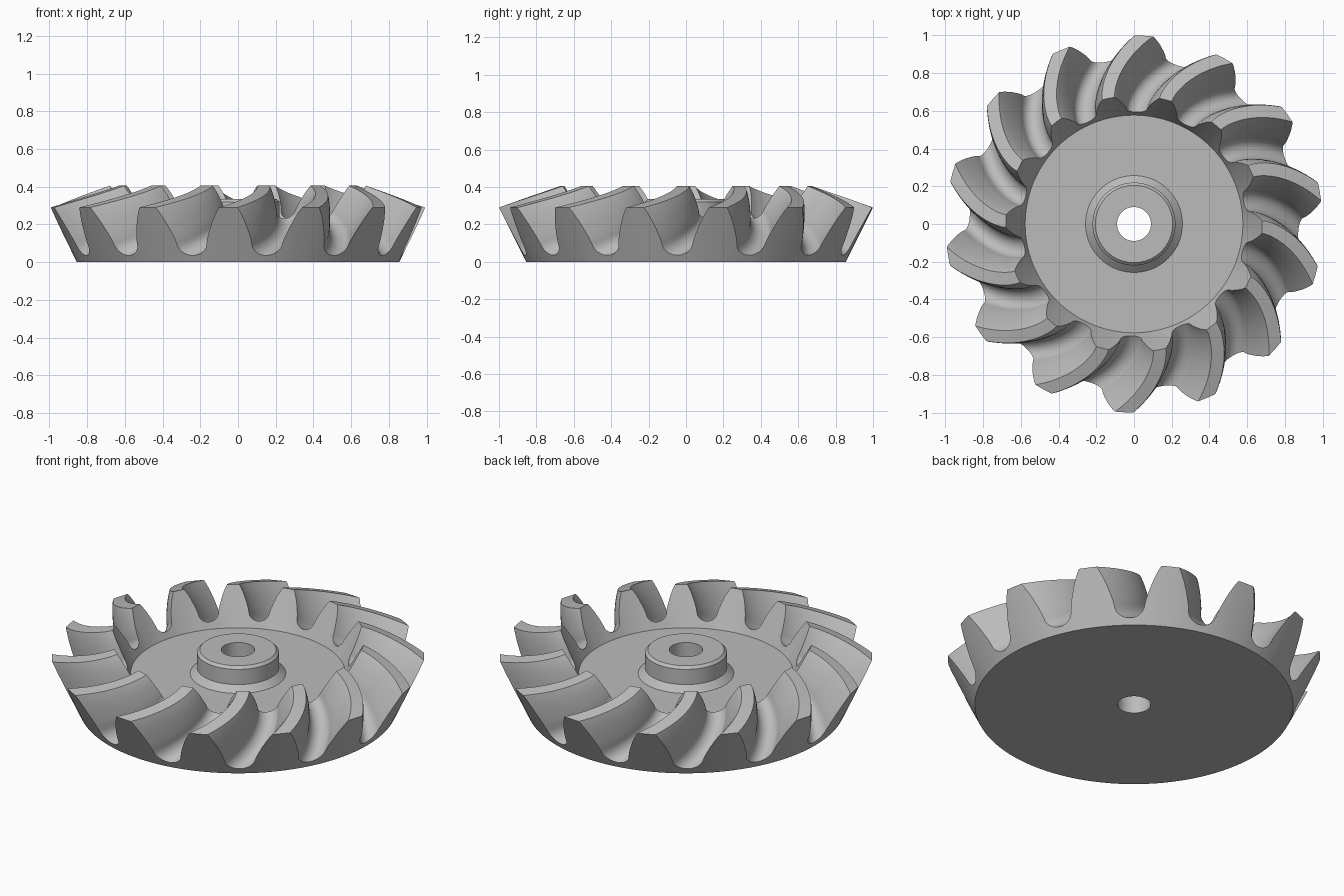
import bpy, bmesh
from math import sin, cos, pi, radians

cube = bpy.data.objects.get("Cube")
if cube:
    bpy.data.objects.remove(cube, do_unlink=True)

TEETH = 14
PITCH = 360 / TEETH
APEX_Z = 0.65            # common point of the tip and root cones
TIP = (1.0, 0.29)        # radius and height at the outer end
ROOT = (0.872, 0.035)
TOE = 0.68               # scale of the inner end towards the apex
TWIST = 14.5             # spiral sweep in degrees
PHASE = 87
BORE = 0.09
FLOOR_Z = 0.195

steel = bpy.data.materials.new("grey_steel")
steel.use_nodes = True
GREY = (0.5, 0.5, 0.5, 1)
steel.diffuse_color = GREY
steel.node_tree.nodes["Principled BSDF"].inputs["Base Color"].default_value = GREY


def make_object(name, rings):
    """Join equal rings of points into a closed tube-like solid."""
    bm = bmesh.new()
    loops = [[bm.verts.new(p) for p in ring] for ring in rings]
    n = len(loops[0])
    for a, b in zip(loops, loops[1:] + loops[:1]):
        for i in range(n):
            j = (i + 1) % n
            bm.faces.new((a[i], a[j], b[j], b[i]))
    bmesh.ops.recalc_face_normals(bm, faces=bm.faces)
    mesh = bpy.data.meshes.new(name)
    bm.to_mesh(mesh)
    bm.free()
    mesh.materials.append(steel)
    obj = bpy.data.objects.new(name, mesh)
    bpy.context.collection.objects.link(obj)
    bpy.ops.object.select_all(action='DESELECT')
    obj.select_set(True)
    bpy.context.view_layer.objects.active = obj
    bpy.ops.object.shade_smooth_by_angle(angle=radians(30))
    return obj


def polar(r, degrees, z):
    a = radians(degrees)
    return (r * cos(a), r * sin(a), z)


# Half tooth section: angle from the tooth centre, and depth fraction
flank = [(2.8, 1), (3.55, 0.92), (4.25, 0.83), (5.0, 0.73), (5.7, 0.62),
         (6.6, 0.47), (7.25, 0.35)]
GAP = 5.2
fillet = [(PITCH / 2 - GAP * cos(k * pi / 12), 0.25 * (1 - sin(k * pi / 12)))
          for k in range(6)]
half = flank + fillet
tooth = [(-PITCH / 2, 0)] + [(-a, h) for a, h in reversed(half)] + [(0, 1)] + half
section = [(PHASE + PITCH * k + a, h) for k in range(TEETH) for a, h in tooth]


def tooth_ring(t):
    """Tooth section at fraction t from the outer to the inner end."""
    s = 1 + (TOE - 1) * t
    sweep = TWIST * (1 - (1 - t) ** 1.45)
    ring = []
    for a, h in section:
        r = ROOT[0] + (TIP[0] - ROOT[0]) * h
        z = ROOT[1] + (TIP[1] - ROOT[1]) * h
        ring.append(polar(r * s, a + sweep, APEX_Z + (z - APEX_Z) * s))
    return ring


def plain_ring(r, z, sweep=0):
    return [polar(r, a + sweep, z) for a, h in section]


# Toothed body with spiral teeth, recessed floor and bore
STEPS = 16
body = [plain_ring(BORE, 0), plain_ring(0.855, 0)]
body += [tooth_ring(i / STEPS) for i in range(STEPS + 1)]
body += [plain_ring(0.577, FLOOR_Z, TWIST), plain_ring(BORE, FLOOR_Z)]
make_object("gear_body", body)

# Hub collar with chamfered foot and rim
SIDES = 96
hub_profile = [(BORE, FLOOR_Z), (0.257, FLOOR_Z), (0.22, FLOOR_Z + 0.035),
               (0.22, 0.32), (0.205, 0.335), (BORE, 0.335)]
make_object("hub_collar", [[polar(r, 360 * i / SIDES, z) for i in range(SIDES)]
                           for r, z in hub_profile])
